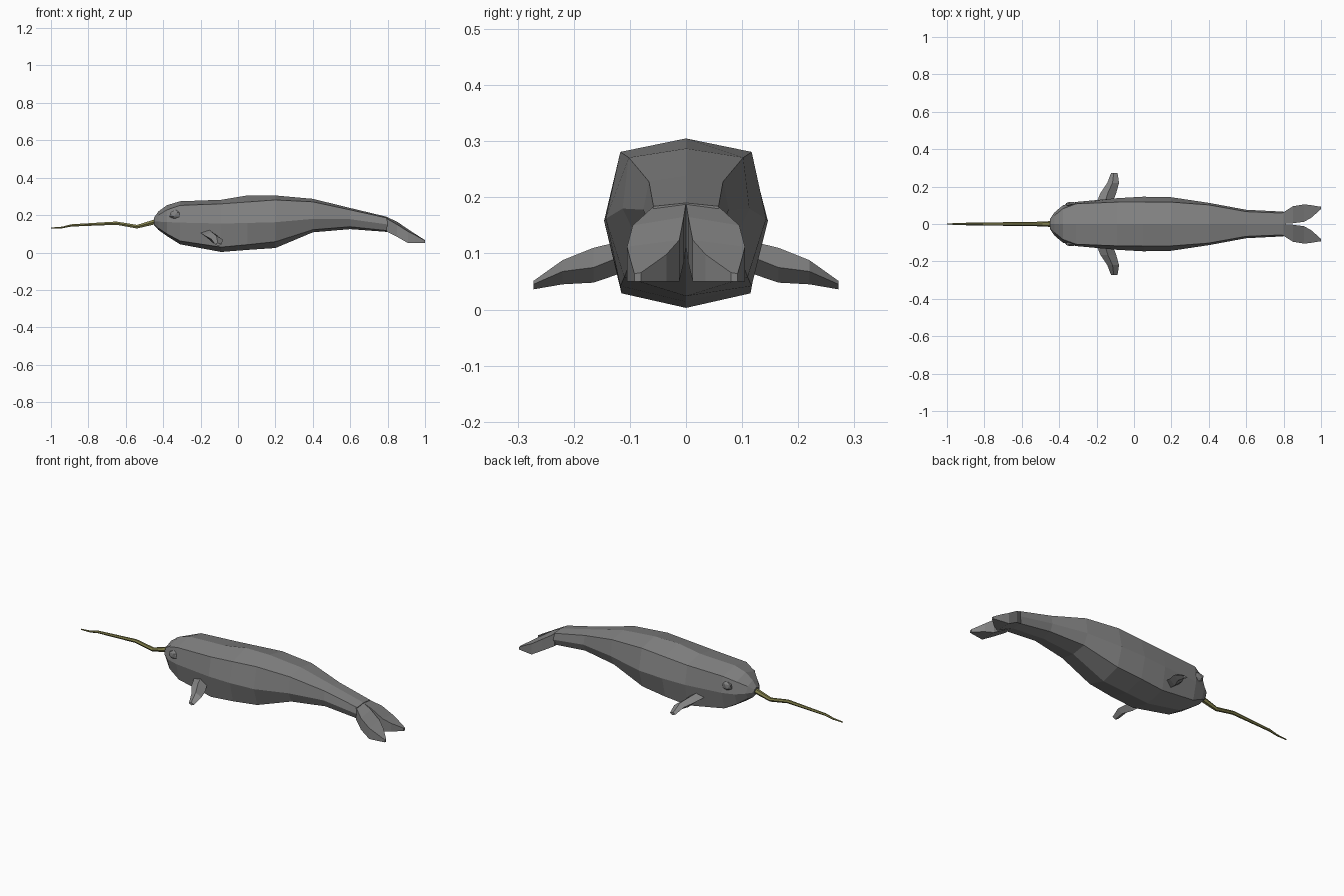
import bpy, bmesh, math
from mathutils import Vector, Matrix


def material(name, rgb):
    m = bpy.data.materials.new(name)
    m.diffuse_color = (*rgb, 1)
    return m


grey = material("slate_grey", (0.225, 0.225, 0.225))
olive = material("tusk_olive", (0.22, 0.21, 0.07))


def finish(bm, name, mat):
    bmesh.ops.recalc_face_normals(bm, faces=bm.faces)
    me = bpy.data.meshes.new(name)
    bm.to_mesh(me)
    bm.free()
    me.materials.append(mat)
    ob = bpy.data.objects.new(name, me)
    bpy.context.collection.objects.link(ob)
    return ob


def loft(name, rings, mat, side=1):
    """Skin a list of equal-length rings and cap both ends."""
    bm = bmesh.new()
    rows = [[bm.verts.new((p[0], p[1] * side, p[2])) for p in r] for r in rings]
    n = len(rows[0])
    for a, b in zip(rows, rows[1:]):
        for i in range(n):
            j = (i + 1) % n
            bm.faces.new((a[i], a[j], b[j], b[i]))
    bm.faces.new(rows[0])
    bm.faces.new(rows[-1])
    return finish(bm, name, mat)


# Body: x, heights (top, shoulder, side, belly corner, keel), half widths (shoulder, side, belly)
sections = [
    (-0.45, 0.185, 0.178, 0.165, 0.152, 0.148, 0.018, 0.026, 0.018),
    (-0.425, 0.220, 0.200, 0.165, 0.130, 0.120, 0.045, 0.062, 0.045),
    (-0.38, 0.253, 0.228, 0.163, 0.100, 0.088, 0.082, 0.100, 0.080),
    (-0.31, 0.274, 0.252, 0.160, 0.062, 0.044, 0.108, 0.118, 0.095),
    (-0.09, 0.282, 0.260, 0.155, 0.029, 0.003, 0.117, 0.138, 0.115),
    (0.05, 0.305, 0.270, 0.158, 0.042, 0.014, 0.117, 0.146, 0.117),
    (0.20, 0.305, 0.281, 0.162, 0.058, 0.024, 0.117, 0.143, 0.110),
    (0.40, 0.287, 0.271, 0.180, 0.122, 0.108, 0.102, 0.113, 0.085),
    (0.60, 0.238, 0.228, 0.178, 0.138, 0.125, 0.066, 0.076, 0.060),
    (0.80, 0.190, 0.184, 0.150, 0.117, 0.110, 0.058, 0.066, 0.052),
]
rings = []
for x, zt, zu, zm, zl, zb, wu, wm, wl in sections:
    rings.append([(x, 0, zt), (x, wu, zu), (x, wm, zm), (x, wl, zl),
                  (x, 0, zb), (x, -wl, zl), (x, -wm, zm), (x, -wu, zu)])
loft("body", rings, grey)

# Tail flukes: x, inner y, outer y, inner top, outer top, underside
fluke = [
    (0.795, 0.000, 0.060, 0.190, 0.182, 0.112),
    (0.85, 0.004, 0.095, 0.165, 0.150, 0.084),
    (0.91, 0.012, 0.105, 0.124, 0.112, 0.050),
    (0.95, 0.035, 0.100, 0.098, 0.092, 0.050),
    (1.00, 0.080, 0.092, 0.066, 0.064, 0.050),
]
# Flippers: y, leading (x, z), crest (x, z), trailing (x, z), underside (x, z)
flipper = [
    (0.115, (-0.200, 0.105), (-0.155, 0.122), (-0.115, 0.095), (-0.145, 0.065)),
    (0.165, (-0.180, 0.092), (-0.140, 0.110), (-0.095, 0.075), (-0.130, 0.048)),
    (0.220, (-0.143, 0.072), (-0.115, 0.088), (-0.080, 0.068), (-0.105, 0.045)),
    (0.272, (-0.123, 0.044), (-0.108, 0.051), (-0.088, 0.045), (-0.105, 0.036)),
]
for side, label in ((1, "left"), (-1, "right")):
    loft(f"fluke_{label}",
         [[(x, yi, ti), (x, yo, to), (x, yo, b), (x, yi, b)]
          for x, yi, yo, ti, to, b in fluke], grey, side)
    loft(f"flipper_{label}",
         [[(x, y, z) for x, z in pts] for y, *pts in flipper], grey, side)
    # Brow bump around the eye
    bm = bmesh.new()
    bmesh.ops.create_icosphere(bm, subdivisions=1, radius=1)
    bm.transform(Matrix.Translation((-0.335, side * 0.106, 0.203)) @
                 Matrix.Diagonal((0.035, 0.014, 0.026, 1)))
    finish(bm, f"eye_bump_{label}", grey)

# Tusk: x, height, radius
tusk = [(-0.43, 0.168, 0.016), (-0.54, 0.138, 0.011), (-0.65, 0.157, 0.010),
        (-0.89, 0.145, 0.007), (-0.94, 0.134, 0.005), (-1.00, 0.131, 0.003)]
loft("tusk",
     [[(x, r * math.cos(a), z + r * math.sin(a))
       for a in (math.tau * i / 6 for i in range(6))] for x, z, r in tusk], olive)
